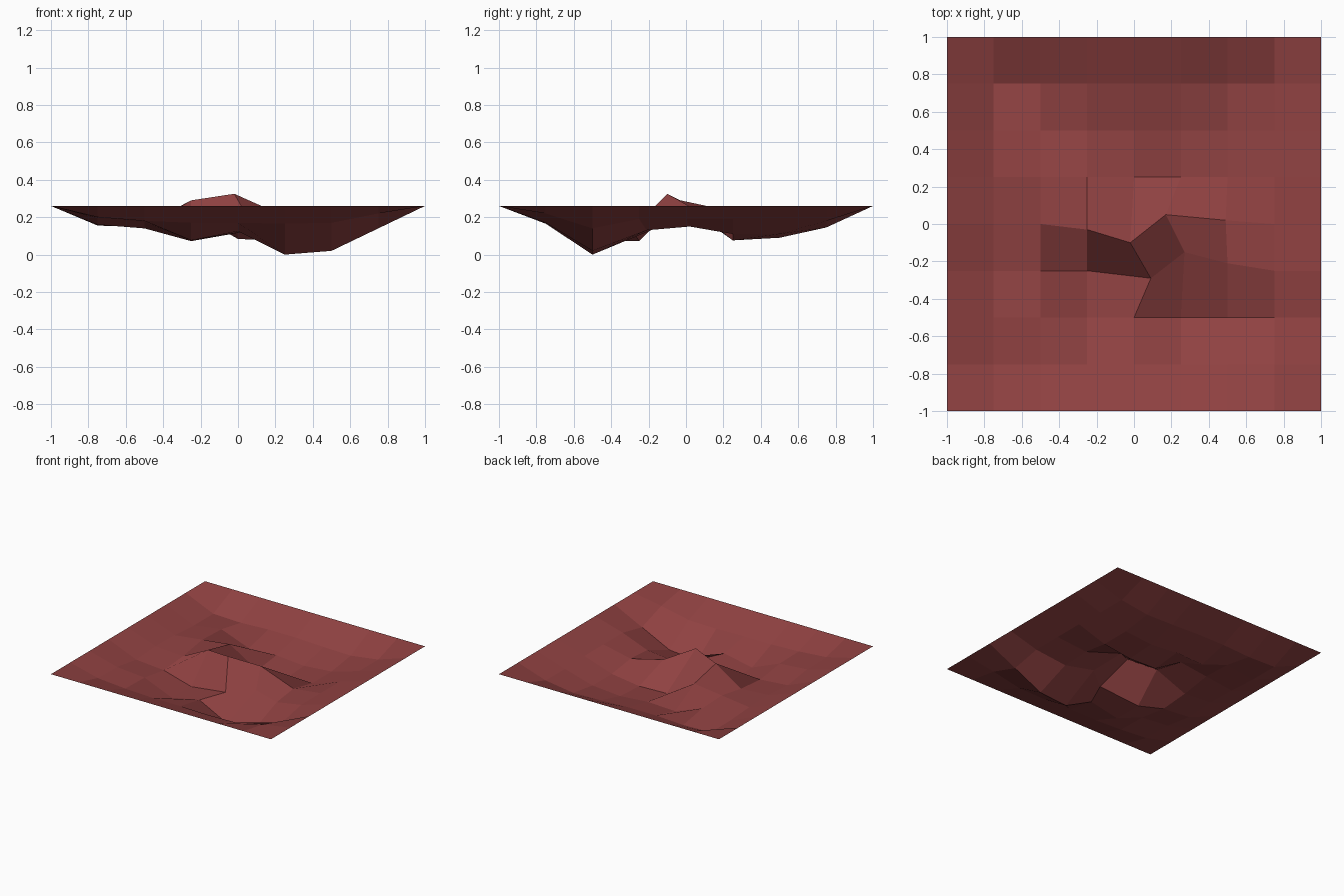
import bpy
import bmesh

SEGMENTS = 8
RIM_HEIGHT = 0.26

# Interior terrain heights in hundredths, front row first, left to right
HEIGHT_ROWS = (
    (20, 18, 17, 17, 16.5, 17, 22),
    (19.5, 17.5, 7.6, 12.5, 0, 2, 14),
    (16, 14, 7.2, 13.2, 14.5, 13, 19),
    (17.5, 16, 29, 32.5, 24, 15, 19),
    (17, 20, 23, 8.3, 7.6, 11, 19),
    (15.5, 19, 10, 11, 9, 11, 18),
    (15.5, 14.8, 16, 16, 15, 14.5, 18),
)

# Sideways shifts of the pinched points, keyed by (column, row)
SHIFTS = {
    (4, 4): (-0.02, -0.10),
    (5, 4): (-0.08, 0.05),
    (5, 3): (0.02, 0.10),
    (4, 3): (0.09, -0.04),
    (3, 4): (0, -0.03),
    (6, 4): (-0.01, 0.02),
    (6, 3): (0, 0.04),
}


def make_material(name, colour):
    material = bpy.data.materials.new(name)
    material.use_nodes = True
    material.diffuse_color = colour
    shader = next(n for n in material.node_tree.nodes if n.type == "BSDF_PRINCIPLED")
    shader.inputs["Base Color"].default_value = colour
    shader.inputs["Roughness"].default_value = 0.9
    return material


def grid_index(coordinate):
    return round((coordinate + 1) * SEGMENTS / 2)


def build_terrain(name, material):
    bm = bmesh.new()
    bmesh.ops.create_grid(bm, x_segments=SEGMENTS, y_segments=SEGMENTS, size=1)

    # Keep the rim level and sculpt only the interior points
    for vert in bm.verts:
        column, row = grid_index(vert.co.x), grid_index(vert.co.y)
        on_rim = column in (0, SEGMENTS) or row in (0, SEGMENTS)
        vert.co.z = RIM_HEIGHT if on_rim else HEIGHT_ROWS[row - 1][column - 1] / 100
        shift_x, shift_y = SHIFTS.get((column, row), (0, 0))
        vert.co.x += shift_x
        vert.co.y += shift_y

    # Flat facets with upward normals
    bm.normal_update()
    for face in bm.faces:
        face.smooth = False
        if face.normal.z < 0:
            face.normal_flip()

    mesh = bpy.data.meshes.new(name)
    bm.to_mesh(mesh)
    bm.free()
    mesh.materials.append(material)
    terrain = bpy.data.objects.new(name, mesh)
    bpy.context.collection.objects.link(terrain)
    return terrain


default_cube = bpy.data.objects.get("Cube")
if default_cube:
    bpy.data.objects.remove(default_cube, do_unlink=True)

# Faceted ground sheet with a sunken middle and a central peak
red_earth = make_material("red_earth", (0.28, 0.054, 0.054, 1))
build_terrain("ground_sheet", red_earth)
